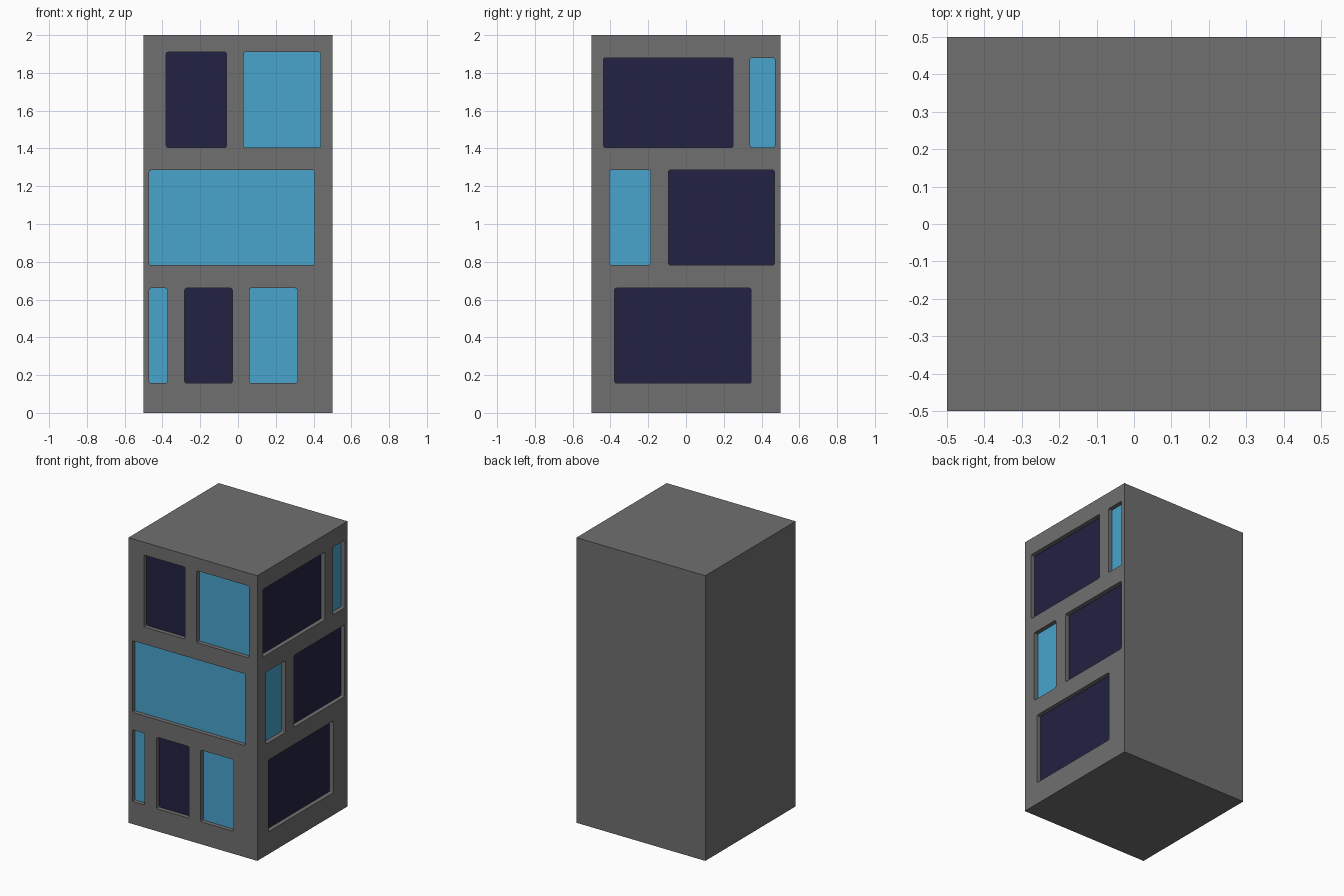
import bpy, bmesh
from mathutils import Vector

if "Cube" in bpy.data.objects:
    bpy.data.objects.remove(bpy.data.objects["Cube"])

DEPTH = 0.03      # how far the glass sits behind the wall
PLATE = 0.004


def material(name, rgb):
    m = bpy.data.materials.new(name)
    m.diffuse_color = (*rgb, 1)
    m.use_nodes = True
    m.node_tree.nodes["Principled BSDF"].inputs["Base Color"].default_value = m.diffuse_color
    return m


wall = material("concrete grey", (0.16, 0.16, 0.16))
lit = material("sky blue glass", (0.065, 0.37, 0.61))
dark = material("dark navy glass", (0.016, 0.016, 0.055))


def slab(bm, side, u0, u1, z0, z1, d0, d1):
    """Box on one facade, between depths d0 and d1, with softened corners."""
    r = bmesh.ops.create_cube(bm, size=1)
    verts = r["verts"]
    for v in verts:
        u = u0 if v.co.x < 0 else u1
        z = z0 if v.co.z < 0 else z1
        d = d0 if v.co.y < 0 else d1
        v.co = (u, -0.5 + d, z)
        if side == "right":
            v.co = Vector((0.5 - d, u, z))
    axis = 1 if side == "front" else 0
    edges = [e for e in {e for v in verts for e in v.link_edges}
             if abs((e.verts[0].co - e.verts[1].co)[axis]) > 1e-5]
    bmesh.ops.bevel(bm, geom=edges, offset=0.01, segments=2, profile=0.5,
                    affect='EDGES')


def finish(bm, name, mat):
    bmesh.ops.recalc_face_normals(bm, faces=bm.faces)
    me = bpy.data.meshes.new(name)
    bm.to_mesh(me)
    bm.free()
    ob = bpy.data.objects.new(name, me)
    me.materials.append(mat)
    bpy.context.collection.objects.link(ob)
    return ob


# Windows: side, left, right, bottom, top, glass
windows = [
    ("front", -0.38, -0.06, 1.405, 1.91, dark),
    ("front", 0.03, 0.437, 1.405, 1.91, lit),
    ("front", -0.47, 0.405, 0.782, 1.286, lit),
    ("front", -0.47, -0.374, 0.157, 0.66, lit),
    ("front", -0.282, -0.03, 0.157, 0.66, dark),
    ("front", 0.06, 0.314, 0.157, 0.66, lit),
    ("right", -0.437, 0.25, 1.405, 1.88, dark),
    ("right", 0.34, 0.47, 1.405, 1.88, lit),
    ("right", -0.405, -0.188, 0.782, 1.286, lit),
    ("right", -0.093, 0.468, 0.782, 1.286, dark),
    ("right", -0.378, 0.345, 0.157, 0.66, dark),
]

# Tower block
bm = bmesh.new()
bmesh.ops.create_cube(bm, size=1)
for v in bm.verts:
    v.co.z = 0 if v.co.z < 0 else 2
tower = finish(bm, "tower_block", wall)

# Recess cutter
bm = bmesh.new()
for side, u0, u1, z0, z1, glass in windows:
    slab(bm, side, u0, u1, z0, z1, -0.02, DEPTH + PLATE / 2)
cutter = finish(bm, "recess_cutter", wall)
cutter.hide_render = True
cutter.display_type = 'WIRE'
cut = tower.modifiers.new("window recesses", 'BOOLEAN')
cut.operation = 'DIFFERENCE'
cut.solver = 'EXACT'
cut.object = cutter

# Glass panes
for i, (side, u0, u1, z0, z1, glass) in enumerate(windows):
    bm = bmesh.new()
    slab(bm, side, u0, u1, z0, z1, DEPTH, DEPTH + PLATE)
    finish(bm, f"{side}_window_{i + 1}", glass)
